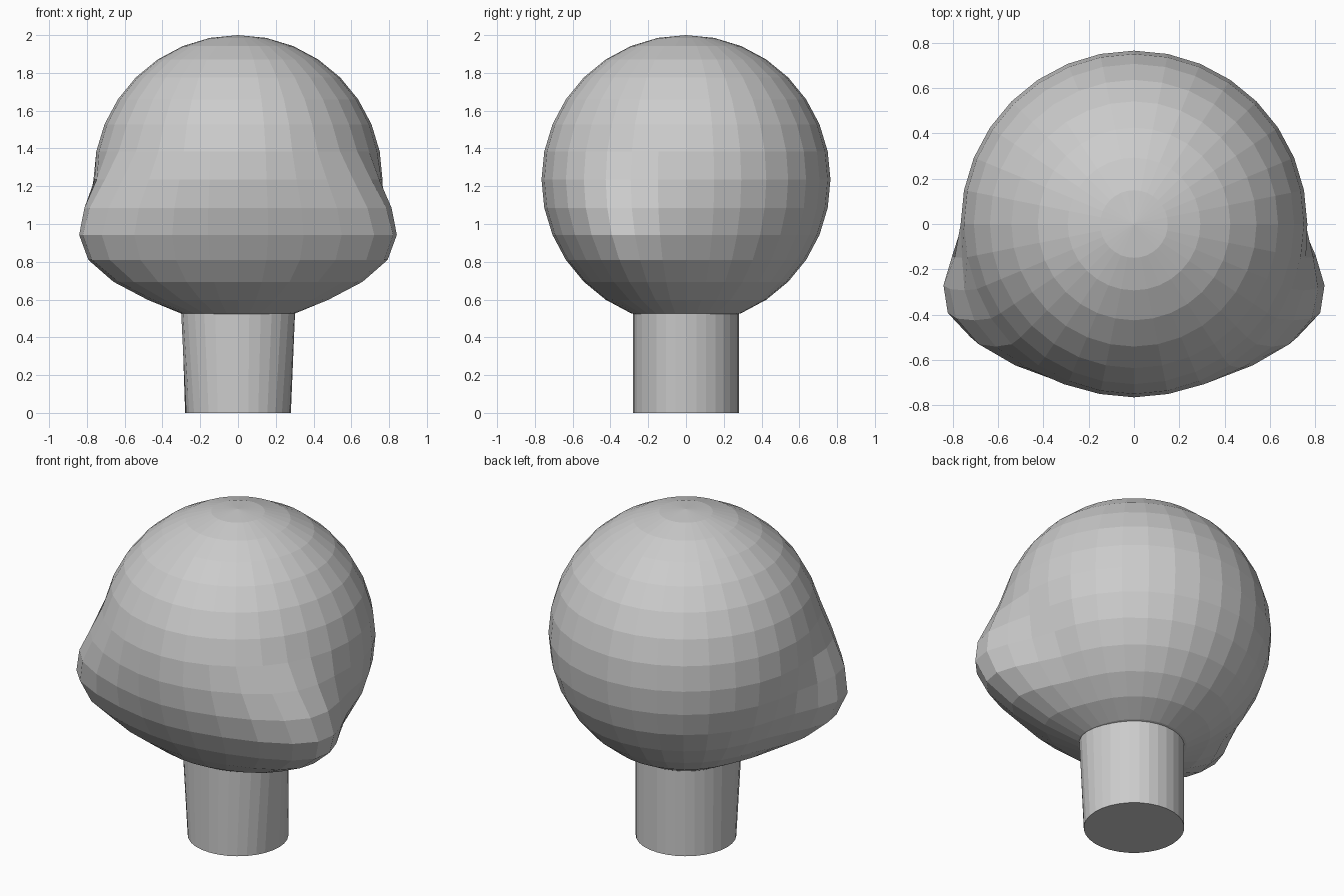
import bpy, bmesh
from mathutils import Vector, Matrix

if "Cube" in bpy.data.objects:
    bpy.data.objects.remove(bpy.data.objects["Cube"])

JAW = Vector((0.45, -0.45, 0.81))   # centre of the soft jaw widening
REACH, WIDEN = 0.66, 0.51


def widen_jaw(bm):
    """Stretch vertices sideways with a smooth falloff around both jaw corners."""
    for v in bm.verts:
        d = (Vector((abs(v.co.x), v.co.y, v.co.z)) - JAW).length
        t = max(0.0, 1 - d / REACH)
        v.co.x *= 1 + WIDEN * t * t * (3 - 2 * t)


def finish(bm, name):
    mesh = bpy.data.meshes.new(name)
    bm.to_mesh(mesh)
    bm.free()
    obj = bpy.data.objects.new(name, mesh)
    bpy.context.collection.objects.link(obj)
    return obj


# head: faceted sphere pulled out into a wide jaw
bm = bmesh.new()
bmesh.ops.create_uvsphere(bm, u_segments=32, v_segments=16, radius=0.765,
                          matrix=Matrix.Translation((0, 0, 1.235)))
widen_jaw(bm)
finish(bm, "head")

# neck: cylinder running up into the head, its top following the jaw
bm = bmesh.new()
bmesh.ops.create_cone(bm, cap_ends=True, segments=32, radius1=0.28, radius2=0.28,
                      depth=0.7, matrix=Matrix.Translation((0, 0, 0.35)))
widen_jaw(bm)
finish(bm, "neck")
